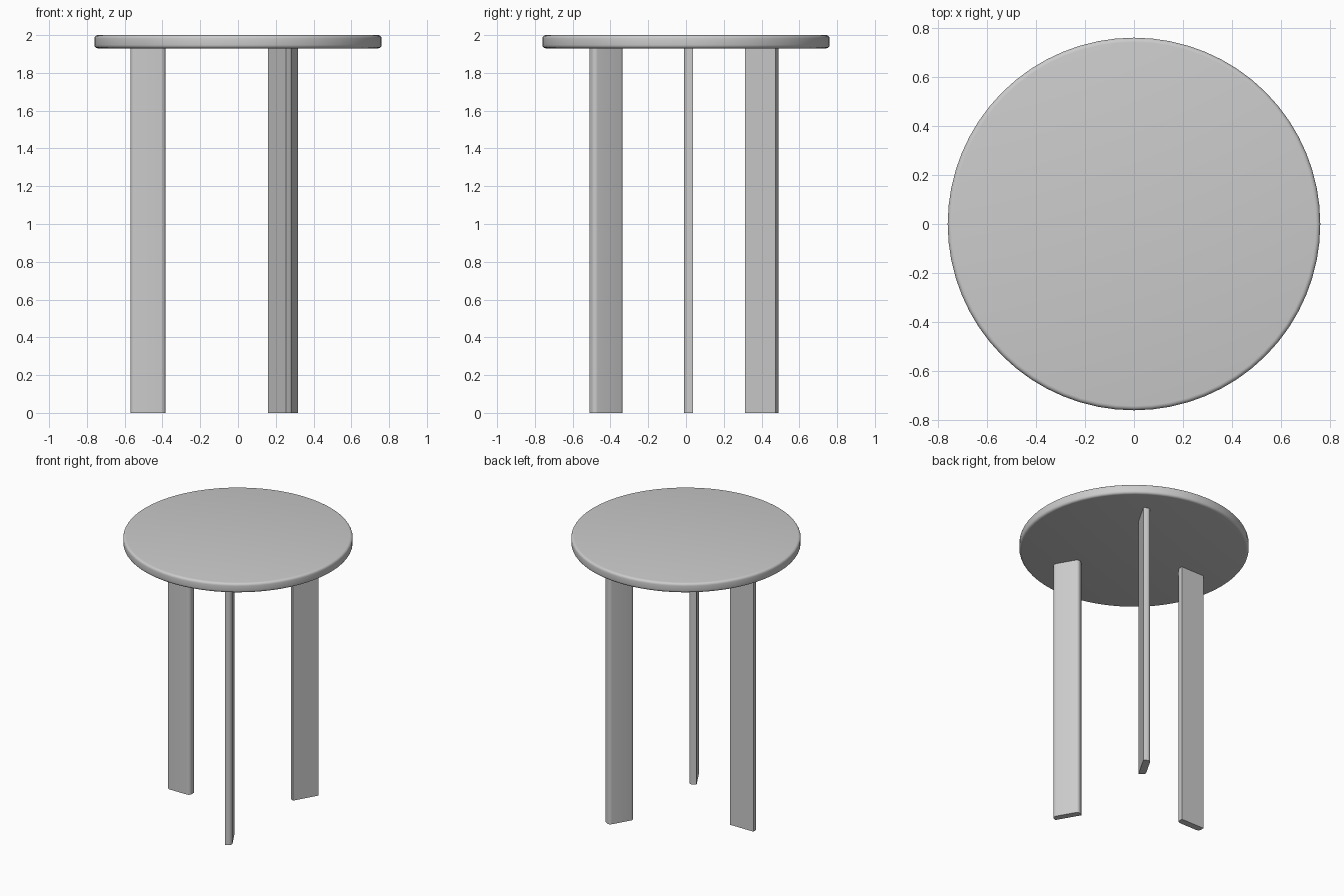
import bpy, bmesh, math
from mathutils import Matrix

if "Cube" in bpy.data.objects:
    bpy.data.objects.remove(bpy.data.objects["Cube"])

TOP_R, TOP_Z0, TOP_Z1, EDGE = 0.76, 1.93, 2.0, 0.018
LEG_OUT, LEG_IN = -0.57, -0.383      # radial extent of the first leg
LEG_Y0, LEG_Y1, LEG_R = -0.011, 0.037, 0.024


def make_object(name, bm):
    bmesh.ops.recalc_face_normals(bm, faces=bm.faces)
    mesh = bpy.data.meshes.new(name)
    bm.to_mesh(mesh)
    bm.free()
    obj = bpy.data.objects.new(name, mesh)
    bpy.context.collection.objects.link(obj)
    bpy.ops.object.select_all(action='DESELECT')
    obj.select_set(True)
    bpy.context.view_layer.objects.active = obj
    bpy.ops.object.shade_smooth_by_angle(angle=math.radians(40))
    return obj


# Round top with softened rims
bm = bmesh.new()
bmesh.ops.create_cone(bm, cap_ends=True, segments=64, radius1=TOP_R, radius2=TOP_R,
                      depth=TOP_Z1 - TOP_Z0,
                      matrix=Matrix.Translation((0, 0, (TOP_Z0 + TOP_Z1) / 2)))
rims = [e for e in bm.edges if abs(e.verts[0].co.z - e.verts[1].co.z) < 1e-5]
bmesh.ops.bevel(bm, geom=rims, offset=EDGE, segments=4, profile=0.5, affect='EDGES')
make_object("table_top", bm)


# Plank leg: square edges on one face, rounded edges on the other
def leg_profile(steps=6):
    pts = [(LEG_IN, LEG_Y1), (LEG_OUT, LEG_Y1)]
    for cx, start in ((LEG_OUT + LEG_R, math.pi), (LEG_IN - LEG_R, 1.5 * math.pi)):
        for i in range(steps + 1):
            a = start + i / steps * math.pi / 2
            pts.append((cx + LEG_R * math.cos(a), LEG_Y0 + LEG_R + LEG_R * math.sin(a)))
    return pts


# Three legs around the centre
for name, turn in (("left_leg", 0), ("front_leg", 120), ("back_leg", 240)):
    bm = bmesh.new()
    face = bm.faces.new([bm.verts.new((x, y, 0)) for x, y in leg_profile()])
    ext = bmesh.ops.extrude_face_region(bm, geom=[face], use_keep_orig=True)
    verts = [v for v in ext["geom"] if isinstance(v, bmesh.types.BMVert)]
    bmesh.ops.translate(bm, verts=verts, vec=(0, 0, TOP_Z0))
    bmesh.ops.rotate(bm, verts=bm.verts, cent=(0, 0, 0),
                     matrix=Matrix.Rotation(math.radians(turn), 3, 'Z'))
    make_object(name, bm)
